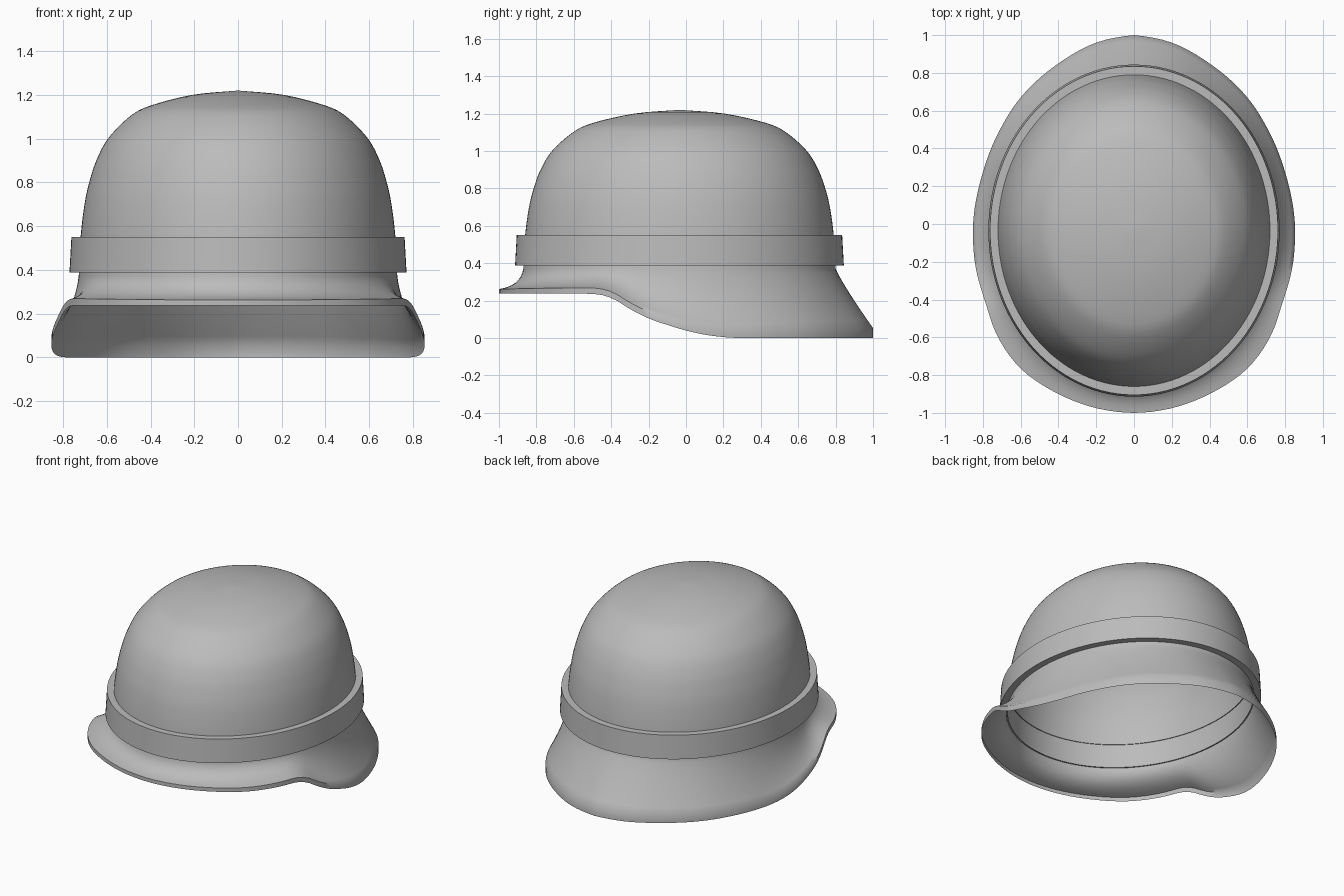
import bpy, bmesh, math

if "Cube" in bpy.data.objects:
    bpy.data.objects.remove(bpy.data.objects["Cube"])

SIDES = 128
CENTRE_Y = -0.035
DOME_X, DOME_Y = 0.72, 0.825

grey = bpy.data.materials.new("plain grey")
grey.use_nodes = True
grey.diffuse_color = (0.5, 0.5, 0.5, 1)
grey.node_tree.nodes["Principled BSDF"].inputs["Base Color"].default_value = (0.5, 0.5, 0.5, 1)


def smooth(keys, vals, t):
    """Cubic interpolation through points with rising keys."""
    t = min(max(t, keys[0]), keys[-1])
    last = len(keys) - 1
    i = max(k for k in range(last) if keys[k] <= t)

    def slope(k):
        a, b = max(k - 1, 0), min(k + 1, last)
        return (vals[b] - vals[a]) / (keys[b] - keys[a])
    h = keys[i + 1] - keys[i]
    u = (t - keys[i]) / h
    return ((1 + 2 * u) * (1 - u) ** 2 * vals[i] + u * (1 - u) ** 2 * h * slope(i)
            + u * u * (3 - 2 * u) * vals[i + 1] + u * u * (u - 1) * h * slope(i + 1))


def oval(a, rx, ry):
    """Radius of an oval along angle a, where zero points to the front."""
    return rx * ry / math.hypot(ry * math.sin(a), rx * math.cos(a))


def loft(name, columns, pole=None, sharp=50):
    """Join radius and height columns, one for each angle, into a round skin."""
    bm = bmesh.new()
    grid = []
    for j, col in enumerate(columns):
        a = math.tau * j / SIDES
        grid.append([bm.verts.new((r * math.sin(a), CENTRE_Y - r * math.cos(a), z)) for r, z in col])
    top = bm.verts.new((0, CENTRE_Y, pole)) if pole else None
    for j in range(SIDES):
        p, q = grid[j], grid[(j + 1) % SIDES]
        for k in range(len(p) - 1):
            bm.faces.new((p[k], p[k + 1], q[k + 1], q[k]))
        if top:
            bm.faces.new((top, p[0], q[0]))
    bmesh.ops.recalc_face_normals(bm, faces=bm.faces)
    mesh = bpy.data.meshes.new(name)
    bm.to_mesh(mesh)
    bm.free()
    mesh.materials.append(grey)
    obj = bpy.data.objects.new(name, mesh)
    bpy.context.collection.objects.link(obj)
    bpy.ops.object.select_all(action="DESELECT")
    obj.select_set(True)
    bpy.context.view_layer.objects.active = obj
    bpy.ops.object.shade_smooth_by_angle(angle=math.radians(sharp))
    return obj


# Dome profile: share of the full width, and height, from crown to skirt
WIDTHS = [0, 0.29, 0.56, 0.69, 0.826, 0.9, 0.945, 0.975, 1.0, 1.012]
HEIGHTS = [1.22, 1.2, 1.15, 1.1, 1.0, 0.9, 0.8, 0.7, 0.55, 0.37]
steps = list(range(len(WIDTHS)))
dome = [(smooth(steps, WIDTHS, k / 4), smooth(steps, HEIGHTS, k / 4))
        for k in range(1, 4 * steps[-1] + 1)]

# Half of the rim outline seen from above, front to back
RIM = [(0, -1), (0.2, -0.975), (0.4, -0.9), (0.6, -0.765), (0.72, -0.6), (0.785, -0.42),
       (0.84, -0.22), (0.853, -0.06), (0.81, 0.24), (0.72, 0.48), (0.6, 0.67),
       (0.4, 0.85), (0.2, 0.96), (0, 1)]
rim_angles = [math.atan2(x, CENTRE_Y - y) for x, y in RIM]
rim_radii = [math.hypot(x, y - CENTRE_Y) for x, y in RIM]
# Height of the rim from front to back
CUT_Y = [-1, -0.55, -0.45, -0.38, -0.3, -0.2, -0.1, 0, 0.1, 0.2, 0.3, 1]
CUT_Z = [0.237, 0.237, 0.23, 0.205, 0.155, 0.105, 0.07, 0.04, 0.018, 0.005, 0, 0]

shell = []
for j in range(SIDES):
    a = math.tau * j / SIDES
    base = oval(a, DOME_X, DOME_Y)
    col = [(s * base, z) for s, z in dome]
    r0, z0 = col[-1]
    fold = min(a, math.tau - a)
    r2 = smooth(rim_angles, rim_radii, fold)
    rim_z = smooth(CUT_Y, CUT_Z, CENTRE_Y - r2 * math.cos(a))
    back = (1 - math.cos(a)) / 2
    z2 = rim_z + 0.025 + 0.028 * back
    # Skirt sweeps out in a hollow curve at the front, nearly straight behind
    r1 = r0 + (r2 - r0) * (0.12 + 0.1 * back)
    z1 = z0 + (z2 - z0) * (0.85 - 0.55 * back)
    for k in range(1, 11):
        t = k / 10
        col.append(((1 - t) ** 2 * r0 + 2 * t * (1 - t) * r1 + t * t * r2,
                    (1 - t) ** 2 * z0 + 2 * t * (1 - t) * z1 + t * t * z2))
    col.append((r2, rim_z))
    shell.append(col)
loft("helmet_shell", shell, pole=1.22)

# Flat band around the dome, a little wider at its lower edge
band = []
for j in range(SIDES):
    a = math.tau * j / SIDES
    band.append([(oval(a, DOME_X - 0.005, DOME_Y - 0.005), 0.55),
                 (oval(a, 0.762, 0.87), 0.55),
                 (oval(a, 0.771, 0.879), 0.388),
                 (oval(a, 0.72, 0.825), 0.388)])
loft("helmet_band", band, sharp=30)
